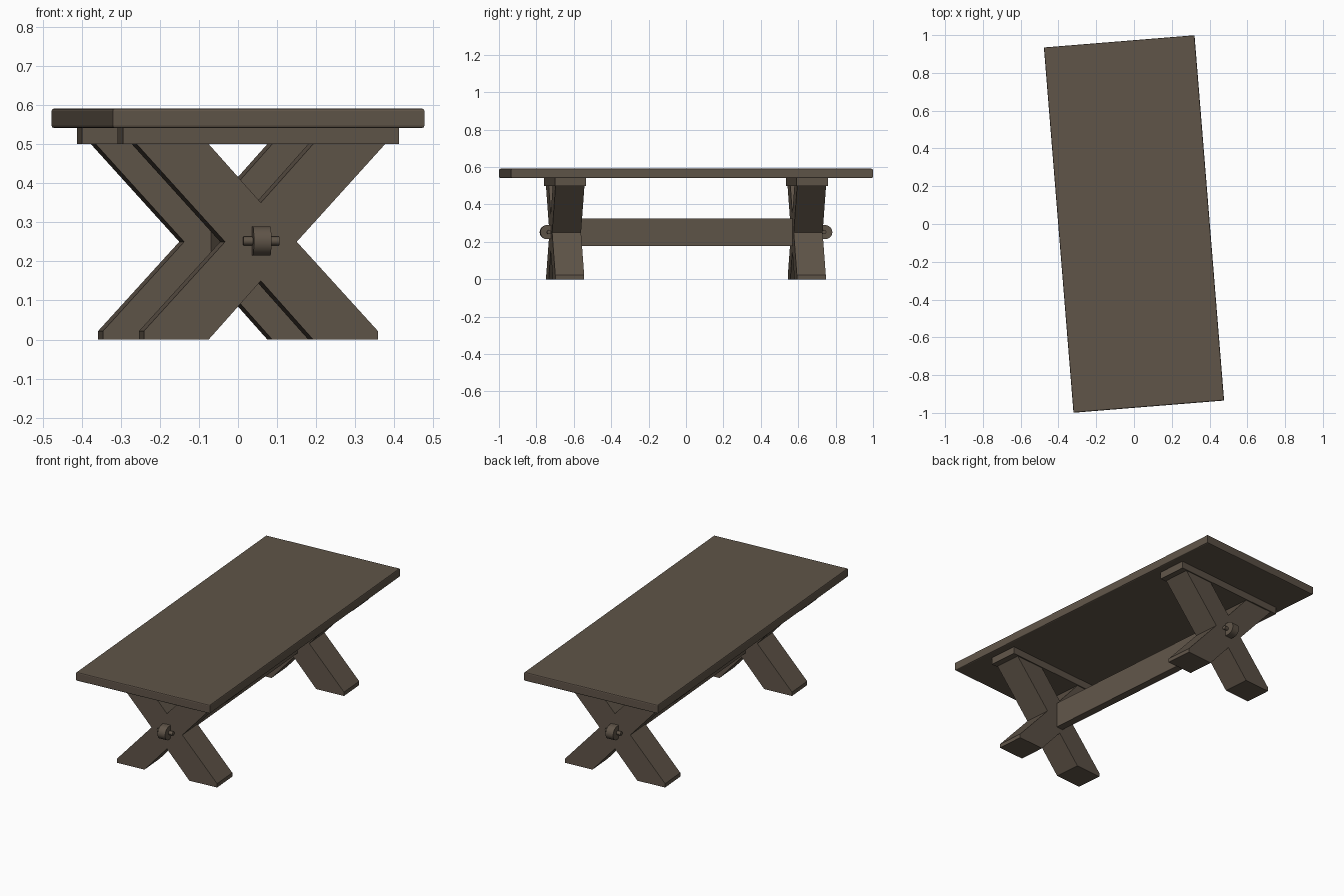
import bpy
import bmesh
import math
from mathutils import Matrix

if "Cube" in bpy.data.objects:
    bpy.data.objects.remove(bpy.data.objects["Cube"])

TURN = Matrix.Rotation(math.radians(4.63), 4, "Z")  # whole table stands slightly turned

wood = bpy.data.materials.new("dark_brown_wood")
wood.use_nodes = True
COLOUR = (0.115, 0.089, 0.065, 1)
wood.diffuse_color = COLOUR
bsdf = wood.node_tree.nodes["Principled BSDF"]
bsdf.inputs["Base Color"].default_value = COLOUR
bsdf.inputs["Roughness"].default_value = 0.8


def finish(name, bm):
    bmesh.ops.recalc_face_normals(bm, faces=bm.faces)
    bm.transform(TURN)
    mesh = bpy.data.meshes.new(name)
    bm.to_mesh(mesh)
    bm.free()
    mesh.materials.append(wood)
    obj = bpy.data.objects.new(name, mesh)
    bpy.context.collection.objects.link(obj)
    return obj


def box(name, size, centre, bevel=0):
    bm = bmesh.new()
    bmesh.ops.create_cube(bm, size=1, matrix=Matrix.Translation(centre) @ Matrix.Diagonal((*size, 1)))
    if bevel:  # soften the horizontal edges only
        flat = [e for e in bm.edges if abs(e.verts[0].co.z - e.verts[1].co.z) < 1e-5]
        bmesh.ops.bevel(bm, geom=flat, offset=bevel, segments=2, profile=0.5, affect="EDGES")
    return finish(name, bm)


def prism(name, outline, start, depth):
    """Extrude a closed outline of 3D points along the vector depth."""
    bm = bmesh.new()
    face = bm.faces.new([bm.verts.new([a + b for a, b in zip(p, start)]) for p in outline])
    new = bmesh.ops.extrude_face_region(bm, geom=[face])["geom"]
    bmesh.ops.translate(bm, vec=depth, verts=[v for v in new if isinstance(v, bmesh.types.BMVert)])
    return finish(name, bm)


# Tabletop
box("tabletop", (0.8, 1.94, 0.05), (0, 0, 0.566), bevel=0.006)

# Crossed leg outline: right half, then mirrored to the left
MID = 0.25
right = [(0, 0.15), (0.134, 0), (0.3, 0), (0.3, 0.022), (0.092, MID),
         (0.319, 0.5), (0.134, 0.5), (0, 0.35)]
left = [(-x, z) for x, z in reversed(right[1:-1])]
cross = [(x, 0, z) for x, z in right + left]

TRESTLE = 0.648
THICK = 0.155
for label, side in (("front", -1), ("back", 1)):
    y = side * TRESTLE
    prism(f"{label}_crossed_legs", cross, (0, y - THICK / 2, 0), (0, THICK, 0))
    box(f"{label}_cleat", (0.709, 0.168, 0.041), (0, y, 0.5205))

    # Round-ended tenon poking through the trestle
    r, tip = 0.0375, 0.783
    arc = [math.radians(-90 + 180 * i / 16) for i in range(17)]
    profile = [(0, side * 0.7, -r)]
    profile += [(0, side * (tip - r + r * math.cos(a)), r * math.sin(a)) for a in arc]
    profile += [(0, side * 0.7, r)]
    tenon = prism(f"{label}_tenon", profile, (-0.0225, 0, 0.252), (0.045, 0, 0))

    # Peg locking the tenon
    bm = bmesh.new()
    bmesh.ops.create_cone(bm, cap_ends=True, segments=16, radius1=0.011, radius2=0.011, depth=0.092,
                          matrix=Matrix.Translation((0, side * 0.738, 0.252)) @ Matrix.Rotation(math.pi / 2, 4, "Y"))
    peg = finish(f"{label}_peg", bm)

    for obj in (tenon, peg):
        bpy.ops.object.select_all(action="DESELECT")
        obj.select_set(True)
        bpy.context.view_layer.objects.active = obj
        bpy.ops.object.shade_smooth_by_angle(angle=math.radians(30))

# Long stretcher joining the trestles
box("stretcher", (0.045, 1.2, 0.147), (0, 0, 0.2525))
